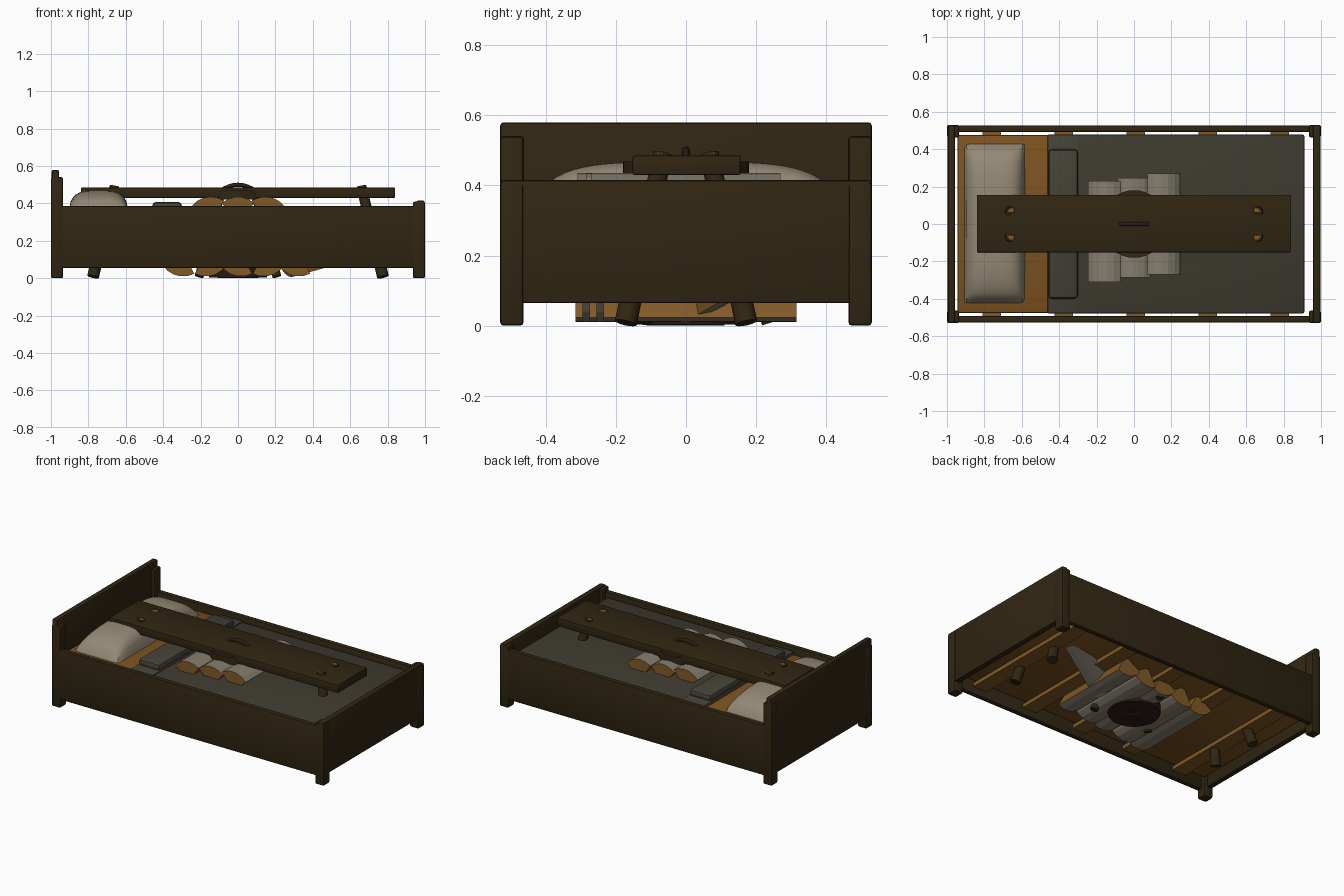
import bpy, bmesh, math
from mathutils import Vector, Matrix

cube = bpy.data.objects.get("Cube")
if cube:
    bpy.data.objects.remove(cube, do_unlink=True)


def material(name, *rgb):
    m = bpy.data.materials.new(name)
    m.use_nodes = True
    m.diffuse_color = (*rgb, 1)
    m.node_tree.nodes["Principled BSDF"].inputs["Base Color"].default_value = (*rgb, 1)
    return m


DARK = material("dark wood", 0.03, 0.019, 0.006)
SHEET = material("amber sheet", 0.2, 0.085, 0.014)
BLANKET = material("grey blanket", 0.048, 0.044, 0.029)
FOLD = material("blanket fold", 0.058, 0.053, 0.038)
PILLOW = material("cream linen", 0.3, 0.25, 0.18)
BARK = material("pale bark", 0.24, 0.21, 0.16)
CUT = material("cut wood", 0.22, 0.1, 0.02)
WICKER = material("red brown wicker", 0.028, 0.011, 0.008)


def finish(name, bm, *mats, smooth=False):
    bmesh.ops.recalc_face_normals(bm, faces=bm.faces)
    me = bpy.data.meshes.new(name)
    bm.to_mesh(me)
    bm.free()
    ob = bpy.data.objects.new(name, me)
    bpy.context.collection.objects.link(ob)
    for m in mats:
        me.materials.append(m)
    if smooth:
        bpy.context.view_layer.objects.active = ob
        ob.select_set(True)
        bpy.ops.object.shade_smooth_by_angle(angle=math.radians(35))
        ob.select_set(False)
    return ob


def box(name, mat, x, y, z, bevel=0.006):
    bm = bmesh.new()
    bmesh.ops.create_cube(bm, size=1)
    for v in bm.verts:
        v.co = [a + (b - a) * (c + 0.5) for c, (a, b) in zip(v.co, (x, y, z))]
    if bevel:
        bmesh.ops.bevel(bm, geom=bm.edges[:], offset=bevel, segments=2, affect="EDGES", profile=0.5)
    return finish(name, bm, mat, smooth=True)


def rod(name, mat, a, b, r1, r2, sides=16):
    a, b = Vector(a), Vector(b)
    d = b - a
    bm = bmesh.new()
    bmesh.ops.create_cone(bm, cap_ends=True, segments=sides, radius1=r1, radius2=r2, depth=d.length)
    bm.transform(Matrix.Translation((a + b) / 2) @ d.to_track_quat("Z", "Y").to_matrix().to_4x4())
    return finish(name, bm, mat, smooth=True)


# Bed frame
for side, s in (("left", 1), ("right", -1)):
    inner, outer = sorted((s * 0.463, s * 0.53))
    box("head_post_" + side, DARK, (-1, -0.935), (inner, outer), (0, 0.54), 0.01)
    box("foot_post_" + side, DARK, (0.935, 1), (inner, outer), (0, 0.41), 0.01)
    box("side_rail_" + side, DARK, (-0.95, 0.95), sorted((s * 0.493, s * 0.526)), (0.055, 0.385))
box("headboard", DARK, (-0.996, -0.957), (-0.53, 0.53), (0.065, 0.58), 0.01)
box("footboard", DARK, (0.957, 0.996), (-0.528, 0.528), (0.065, 0.415))
for i in range(5):
    x = -0.76 + i * 0.385
    box("bed_slat", CUT, (x - 0.05, x + 0.05), (-0.495, 0.495), (0.1, 0.125), 0)

# Bedding
box("mattress", SHEET, (-0.945, 0.908), (-0.476, 0.476), (0.125, 0.35), 0.012)
box("blanket", BLANKET, (-0.46, 0.912), (-0.479, 0.479), (0.2, 0.362), 0.012)
box("blanket_fold", FOLD, (-0.462, -0.295), (-0.479, 0.479), (0.3, 0.37), 0.01)
box("blanket_roll", FOLD, (-0.458, -0.3), (-0.4, 0.4), (0.36, 0.408), 0.02)


def cushion(name, mat, x, y, base, height):
    bm = bmesh.new()
    bmesh.ops.create_grid(bm, x_segments=24, y_segments=32, size=1)
    rim = [e for e in bm.edges if e.is_boundary]
    for v in bm.verts:
        u, w = v.co.x, v.co.y
        swell = max(0, (1 - u ** 4) * (1 - w ** 4)) ** 0.5
        v.co = (x[0] + (x[1] - x[0]) * (u + 1) / 2,
                y[0] + (y[1] - y[0]) * (w + 1) / 2, base + height * swell)
    bmesh.ops.holes_fill(bm, edges=rim, sides=0)
    return finish(name, bm, mat, smooth=True)


cushion("pillow", PILLOW, (-0.908, -0.583), (-0.425, 0.43), 0.345, 0.123)

# Bench with splayed legs and wedged tenons
box("bench_top", DARK, (-0.84, 0.84), (-0.152, 0.156), (0.43, 0.485), 0.005)
for sx in (-1, 1):
    for sy in (-1, 1):
        rod("bench_leg", DARK, (sx * 0.775, sy * 0.172, 0.008), (sx * 0.66, sy * 0.066, 0.49), 0.032, 0.027)
        box("tenon_wedge", CUT, (sx * 0.662 - 0.022, sx * 0.662 + 0.022),
            sorted((sy * 0.06, sy * 0.084)), (0.484, 0.494), 0.002)

# Round stool with three legs
rod("stool_seat", DARK, (0, 0, 0.42), (0, 0, 0.468), 0.18, 0.18, 40)
for k in range(3):
    a = math.radians(90 + 120 * k)
    c, s = math.cos(a), math.sin(a)
    rod("stool_leg", DARK, (0.24 * c, 0.24 * s, 0.008), (0.11 * c, 0.11 * s, 0.43), 0.024, 0.02)


# Split firewood: bark on the arc, bare wood on the split faces and ends
def log(name, centre, roll, length, along=(0, 1, 0), r=0.13, half=42):
    bm = bmesh.new()
    arc = [math.radians(-half + 2 * half * i / 5) for i in range(6)]
    pts = [(0, r / 2)] + [(r * math.sin(a), r / 2 - r * math.cos(a)) for a in arc]
    ends = [[bm.verts.new((x, y, z)) for x, z in pts] for y in (-length / 2, length / 2)]
    for ring in ends:
        bm.faces.new(ring)
    n = len(pts)
    for i in range(n):
        j = (i + 1) % n
        f = bm.faces.new((ends[0][i], ends[0][j], ends[1][j], ends[1][i]))
        f.material_index = 1 if i and j else 0
    turn = Vector(along).to_track_quat("Y", "Z").to_matrix().to_4x4()
    bm.transform(Matrix.Translation(centre) @ turn @ Matrix.Rotation(math.radians(roll), 4, "Y"))
    return finish(name, bm, CUT, BARK)


for row, (count, z) in enumerate(((5, 0.077), (4, 0.22), (3, 0.37))):
    for i in range(count):
        x = (i - (count - 1) / 2) * 0.155
        shift = 0.02 * (i - (count - 1) / 2)
        roll = 180 + 8 * (i - 1) if row == 2 else 15 * (-1) ** i
        log("firewood", (x, shift - 0.01 * row, z), roll, 0.55 if row < 2 else 0.54 - 0.01 * (i % 2))
log("leaning_log", (0.45, 0.12, 0.14), 40, 0.46, (0.39, 0.19, 0.11))

# Wicker basket: woven bowl, base spokes and arched handle
bm = bmesh.new()
rings = []
for r, z in ((0.155, 0.004), (0.17, 0.08), (0.185, 0.16), (0.195, 0.25), (0.18, 0.25), (0.14, 0.02)):
    rings.append([bm.verts.new((r * math.cos(t * math.tau / 32), r * math.sin(t * math.tau / 32), z))
                  for t in range(32)])
for lo, hi in zip(rings, rings[1:]):
    for i in range(32):
        j = (i + 1) % 32
        bm.faces.new((lo[i], lo[j], hi[j], hi[i]))
bm.faces.new(rings[0])
bm.faces.new(rings[-1])
finish("basket", bm, WICKER, smooth=True)
for k in range(6):
    a = math.pi * k / 6
    p = Vector((0.11 * math.cos(a), 0.11 * math.sin(a), 0.005))
    rod("basket_spoke", DARK, p, (-p.x, -p.y, 0.005), 0.005, 0.005, 6)

curve = bpy.data.curves.new("basket_handle", "CURVE")
curve.dimensions = "3D"
curve.bevel_depth = 0.011
spline = curve.splines.new("POLY")
spline.points.add(24)
for i, p in enumerate(spline.points):
    a = math.pi * i / 24
    p.co = (0.19 * math.cos(a), 0, 0.24 + 0.26 * math.sin(a), 1)
curve.materials.append(WICKER)
handle = bpy.data.objects.new("basket_handle", curve)
bpy.context.collection.objects.link(handle)
